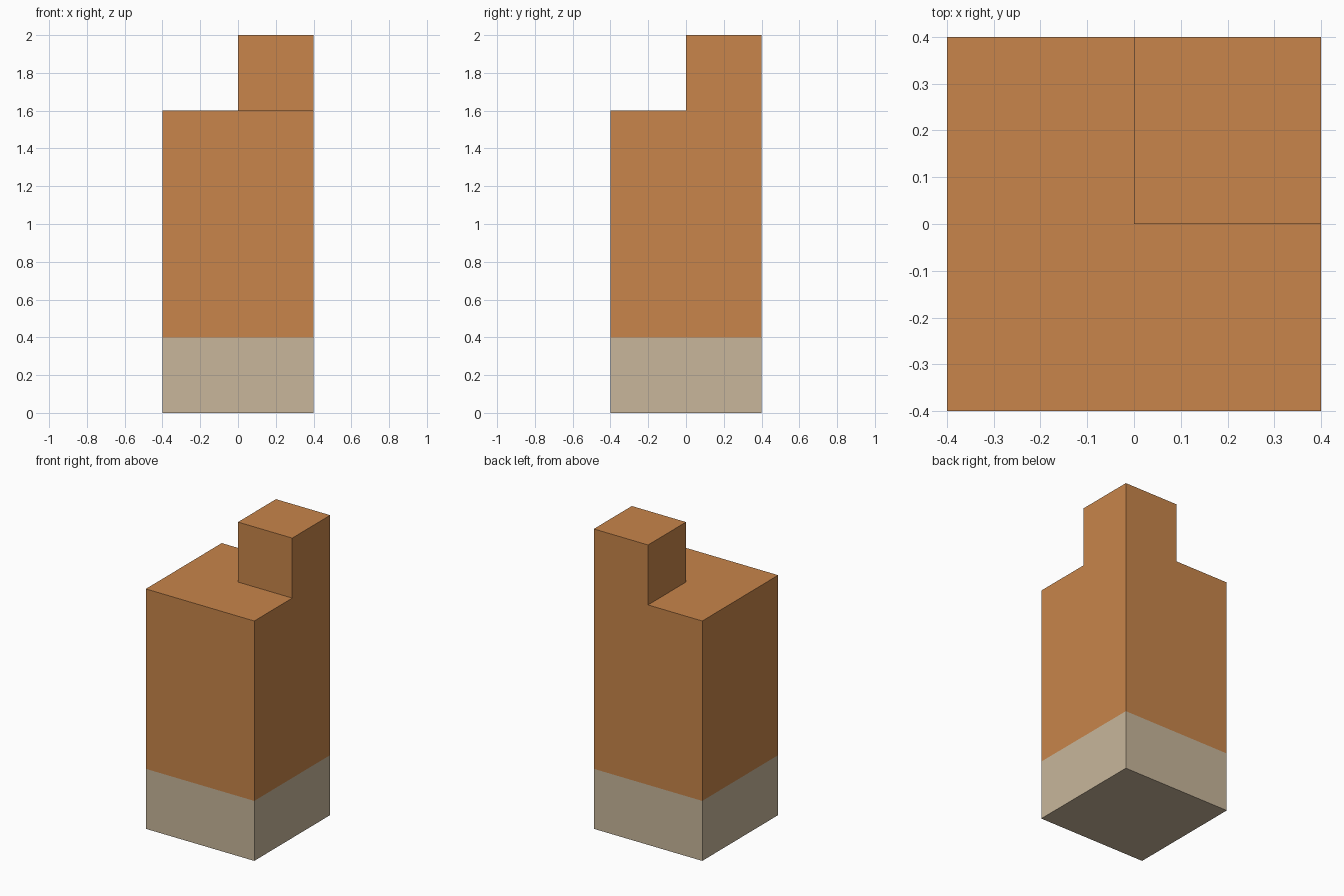
import bpy
import bmesh
from mathutils import Vector

default = bpy.data.objects.get("Cube")
if default:
    bpy.data.objects.remove(default, do_unlink=True)

WIDTH, BODY_TOP, TOWER_TOP, BAND_TOP = 0.8, 1.6, 2.0, 0.4


def make_material(name, rgb):
    mat = bpy.data.materials.new(name)
    mat.use_nodes = True
    color = (*rgb, 1.0)
    mat.diffuse_color = color
    mat.node_tree.nodes["Principled BSDF"].inputs["Base Color"].default_value = color
    return mat


orange = make_material("burnt_orange", (0.578, 0.235, 0.069))
beige = make_material("beige", (0.578, 0.468, 0.328))

# Square body standing on the ground
bm = bmesh.new()
bmesh.ops.create_cube(bm, size=1)
bmesh.ops.scale(bm, vec=(WIDTH, WIDTH, BODY_TOP), verts=bm.verts)
bmesh.ops.translate(bm, vec=(0, 0, BODY_TOP / 2), verts=bm.verts)

# Cut the top into quarters and the walls at the band height
for point, normal in (((0, 0, 0), (1, 0, 0)),
                      ((0, 0, 0), (0, 1, 0)),
                      ((0, 0, BAND_TOP), (0, 0, 1))):
    bmesh.ops.bisect_plane(bm, geom=bm.verts[:] + bm.edges[:] + bm.faces[:],
                           plane_co=point, plane_no=normal)

# Raise the back left quarter into a corner turret
corner = Vector((WIDTH / 4, WIDTH / 4, BODY_TOP))
quarter = min(bm.faces, key=lambda f: (f.calc_center_median() - corner).length)
raised = bmesh.ops.extrude_discrete_faces(bm, faces=[quarter])["faces"]
bmesh.ops.translate(bm, vec=(0, 0, TOWER_TOP - BODY_TOP), verts=raised[0].verts)
bmesh.ops.recalc_face_normals(bm, faces=bm.faces)

# Beige base band, orange above
for face in bm.faces:
    face.material_index = 1 if face.calc_center_median().z < BAND_TOP else 0

mesh = bpy.data.meshes.new("block_tower")
bm.to_mesh(mesh)
bm.free()
mesh.materials.append(orange)
mesh.materials.append(beige)
bpy.context.collection.objects.link(bpy.data.objects.new("block_tower", mesh))
